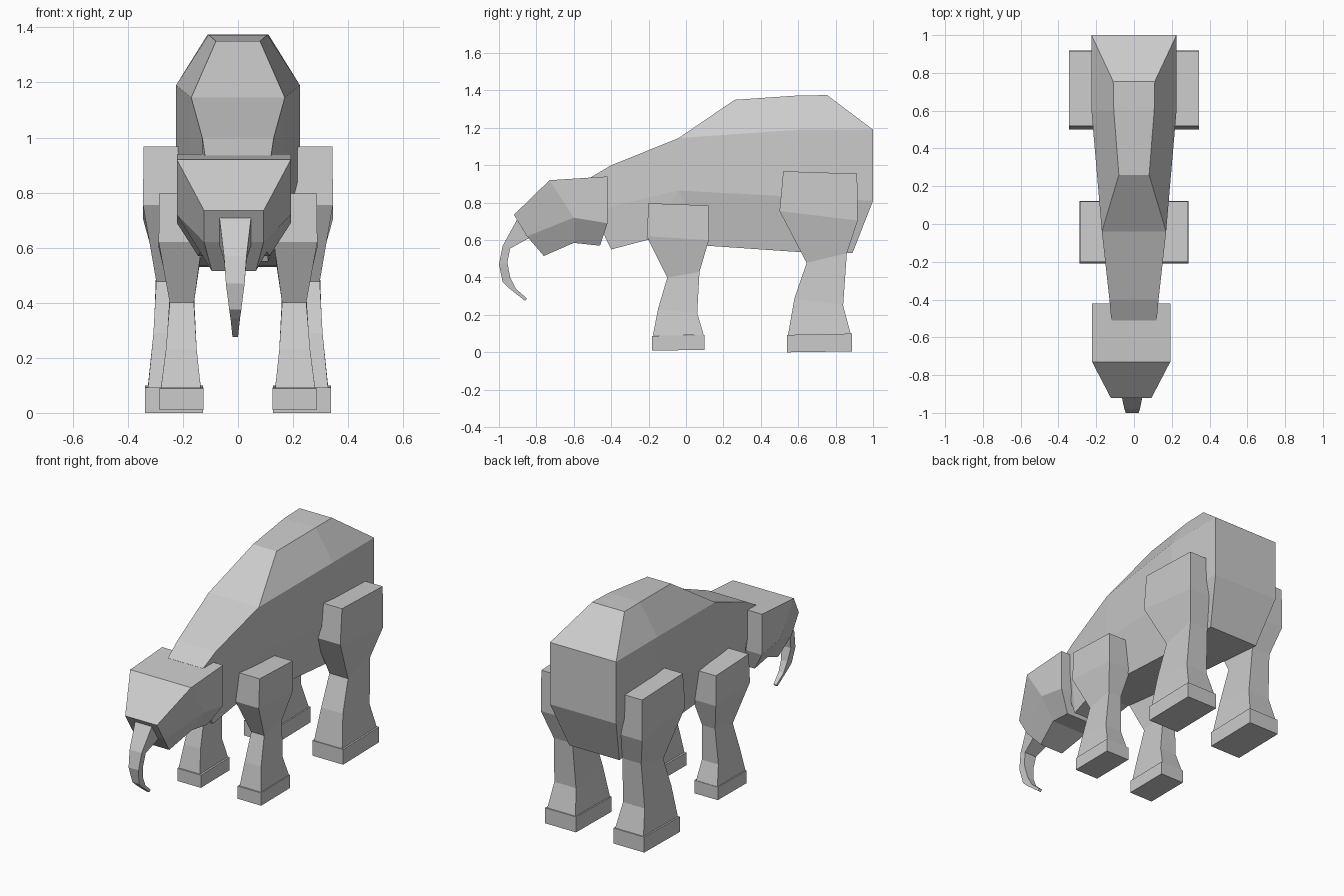
import bpy, bmesh


def loft(name, rings, mirror=False):
    """Skin a list of rings (even vertex count), capping the ends with quads."""
    bm = bmesh.new()
    vs = [[bm.verts.new(p) for p in ring] for ring in rings]
    n = len(vs[0])
    for a, b in zip(vs, vs[1:]):
        for i in range(n):
            j = (i + 1) % n
            bm.faces.new((a[i], a[j], b[j], b[i]))
    for ring in (vs[0], vs[-1]):
        for i in range(n // 2 - 1):
            bm.faces.new((ring[i], ring[i + 1], ring[n - 2 - i], ring[n - 1 - i]))
    bmesh.ops.remove_doubles(bm, verts=bm.verts[:], dist=0.0005)
    bmesh.ops.recalc_face_normals(bm, faces=bm.faces[:])
    me = bpy.data.meshes.new(name)
    bm.to_mesh(me)
    bm.free()
    ob = bpy.data.objects.new(name, me)
    bpy.context.collection.objects.link(ob)
    if mirror:
        ob.modifiers.new("Mirror", 'MIRROR').use_mirror_merge = False
    return ob


def symmetric(half, cx=0.0):
    """Half ring of (half width, y, z) -> full ring around x = cx."""
    return ([(cx + w, y, z) for w, y, z in half] +
            [(cx - w, y, z) for w, y, z in reversed(half)])


def slab(x0, x1, y0, z0, y1, z1):
    """Four-sided leg ring: inner/outer x, then front and rear (y, z)."""
    return [(x0, y0, z0), (x1, y0, z0), (x1, y1, z1), (x0, y1, z1)]


# Body: belly, flank, shoulder and ridge points, from rump to neck
body = [
    [(.17, .89, .53), (.225, 1, .81), (.225, 1, 1.19), (.11, .755, 1.375)],
    [(.15, .62, .535), (.225, .62, .83), (.225, .6, 1.19), (.107, .6, 1.373)],
    [(.14, .11, .57), (.17, -.04, .865), (.17, -.04, 1.145), (.08, .26, 1.35)],
    [(.13, -.21, .60), (.17, -.04, .865), (.17, -.04, 1.145), (.17, -.04, 1.145)],
    [(.11, -.40, .55), (.13, -.40, .78), (.13, -.40, 1.0), (.13, -.40, 1.0)],
    [(.10, -.43, .61), (.11, -.48, .75), (.12, -.51, .935), (.12, -.51, .935)],
]
loft("body", [symmetric(s) for s in body])

# Head: jaw, cheek and crown points, from back to face
head = [
    [(.13, -.46, .57), (.207, -.42, .69), (.207, -.42, .94)],
    [(.12, -.60, .585), (.207, -.60, .72), (.207, -.73, .92)],
    [(.08, -.76, .515), (.108, -.85, .62), (.108, -.92, .735)],
]
loft("head", [symmetric(s, -.015) for s in head])

# Trunk: tapered and curling back
trunk = [
    [(.058, -.84, .61), (.058, -.90, .715)],
    [(.041, -.94, .555), (.041, -.98, .57)],
    [(.034, -.955, .48), (.034, -1.0, .47)],
    [(.022, -.94, .40), (.022, -.98, .375)],
    [(.017, -.91, .34), (.017, -.945, .342)],
    [(.010, -.85, .287), (.010, -.86, .275)],
]
loft("trunk", [symmetric(s, -.01) for s in trunk])

# Rear legs and feet
loft("rear_legs", [
    slab(.17, .343, .52, .968, .915, .955),
    slab(.17, .345, .50, .755, .918, .705),
    slab(.17, .297, .645, .478, .86, .53),
    slab(.16, .307, .58, .29, .84, .25),
    slab(.135, .327, .545, .09, .88, .10),
], mirror=True)
loft("rear_feet", [
    slab(.127, .337, .54, .093, .887, .10),
    slab(.127, .337, .54, 0, .887, .005),
], mirror=True)

# Front legs and feet
loft("front_legs", [
    slab(.13, .287, -.20, .797, .12, .785),
    slab(.13, .288, -.21, .62, .122, .60),
    slab(.16, .248, -.10, .40, .072, .43),
    slab(.15, .262, -.15, .23, .06, .21),
    slab(.135, .28, -.177, .09, .095, .092),
], mirror=True)
loft("front_feet", [
    slab(.125, .285, -.182, .088, .098, .092),
    slab(.125, .285, -.182, .01, .098, .012),
], mirror=True)
